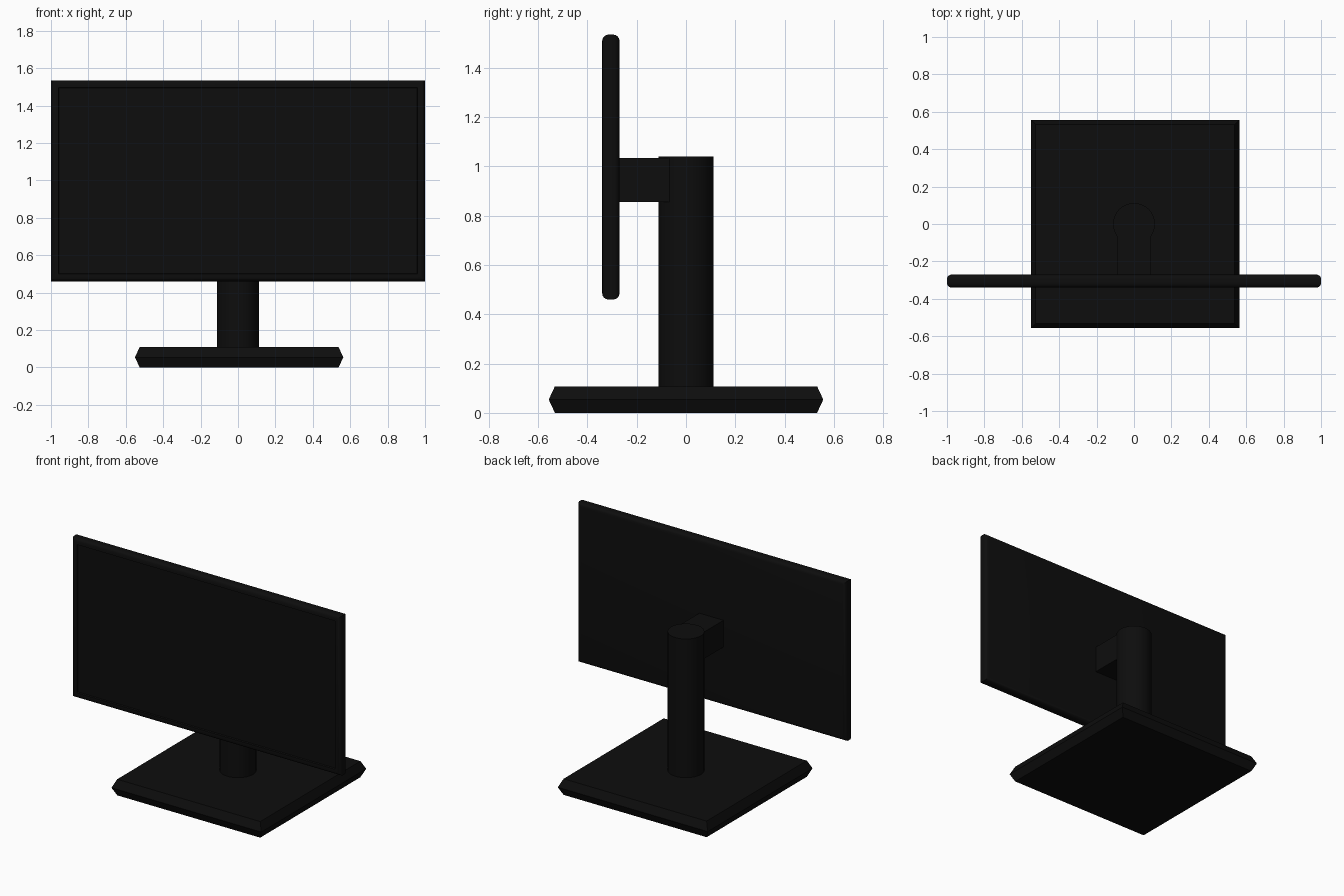
import bpy, bmesh, math
from mathutils import Matrix, Vector

default = bpy.data.objects.get("Cube")
if default:
    bpy.data.objects.remove(default)

BLACK = (0.004, 0.004, 0.004, 1.0)
plastic = bpy.data.materials.new("black plastic")
plastic.use_nodes = True
plastic.diffuse_color = BLACK
plastic.node_tree.nodes["Principled BSDF"].inputs["Base Color"].default_value = BLACK


def box(low, high):
    """New bmesh holding a box between two corners."""
    low, high = Vector(low), Vector(high)
    bm = bmesh.new()
    bmesh.ops.create_cube(bm, size=1)
    bmesh.ops.scale(bm, vec=high - low, verts=bm.verts)
    bmesh.ops.translate(bm, vec=(low + high) / 2, verts=bm.verts)
    return bm


def finish(bm, name):
    """Turn a bmesh into a shaded object."""
    bmesh.ops.recalc_face_normals(bm, faces=bm.faces)
    mesh = bpy.data.meshes.new(name)
    bm.to_mesh(mesh)
    bm.free()
    mesh.materials.append(plastic)
    obj = bpy.data.objects.new(name, mesh)
    bpy.context.collection.objects.link(obj)
    bpy.ops.object.select_all(action='DESELECT')
    obj.select_set(True)
    bpy.context.view_layer.objects.active = obj
    bpy.ops.object.shade_smooth_by_angle(angle=math.radians(35))


# Screen panel: rounded rim, square corners, sunken display
bm = box((-1, -0.34, 0.46), (1, -0.27, 1.535))
rim = [e for e in bm.edges if abs(e.verts[0].co.y - e.verts[1].co.y) < 0.01]
bmesh.ops.bevel(bm, geom=rim, offset=0.025, segments=4, profile=0.5, affect='EDGES')
bm.normal_update()
display = max((f for f in bm.faces if f.normal.y < -0.99), key=lambda f: f.calc_area())
bmesh.ops.inset_region(bm, faces=[display], thickness=0.02, depth=0)
bmesh.ops.inset_region(bm, faces=[display], thickness=0.004, depth=-0.01)
finish(bm, "screen_panel")

# Arm joining the column to the panel
finish(box((-0.09, -0.275, 0.855), (0.09, 0, 1.035)), "mount_arm")

# Round column
bm = bmesh.new()
bmesh.ops.create_cone(bm, cap_ends=True, segments=32, radius1=0.112, radius2=0.112,
                      depth=0.96, matrix=Matrix.Translation((0, 0, 0.56)))
finish(bm, "stand_column")

# Square base with a pointed edge: widest at mid height
bm = box((-0.532, -0.532, 0), (0.532, 0.532, 0.108))
sides = [e for e in bm.edges if abs(e.verts[0].co.z - e.verts[1].co.z) > 0.01]
middle = bmesh.ops.subdivide_edges(bm, edges=sides, cuts=1)["geom_inner"]
bmesh.ops.scale(bm, vec=(1.047, 1.047, 1),
                verts=[v for v in middle if isinstance(v, bmesh.types.BMVert)])
bmesh.ops.translate(bm, vec=(0.006, 0, 0), verts=bm.verts)
finish(bm, "stand_base")
